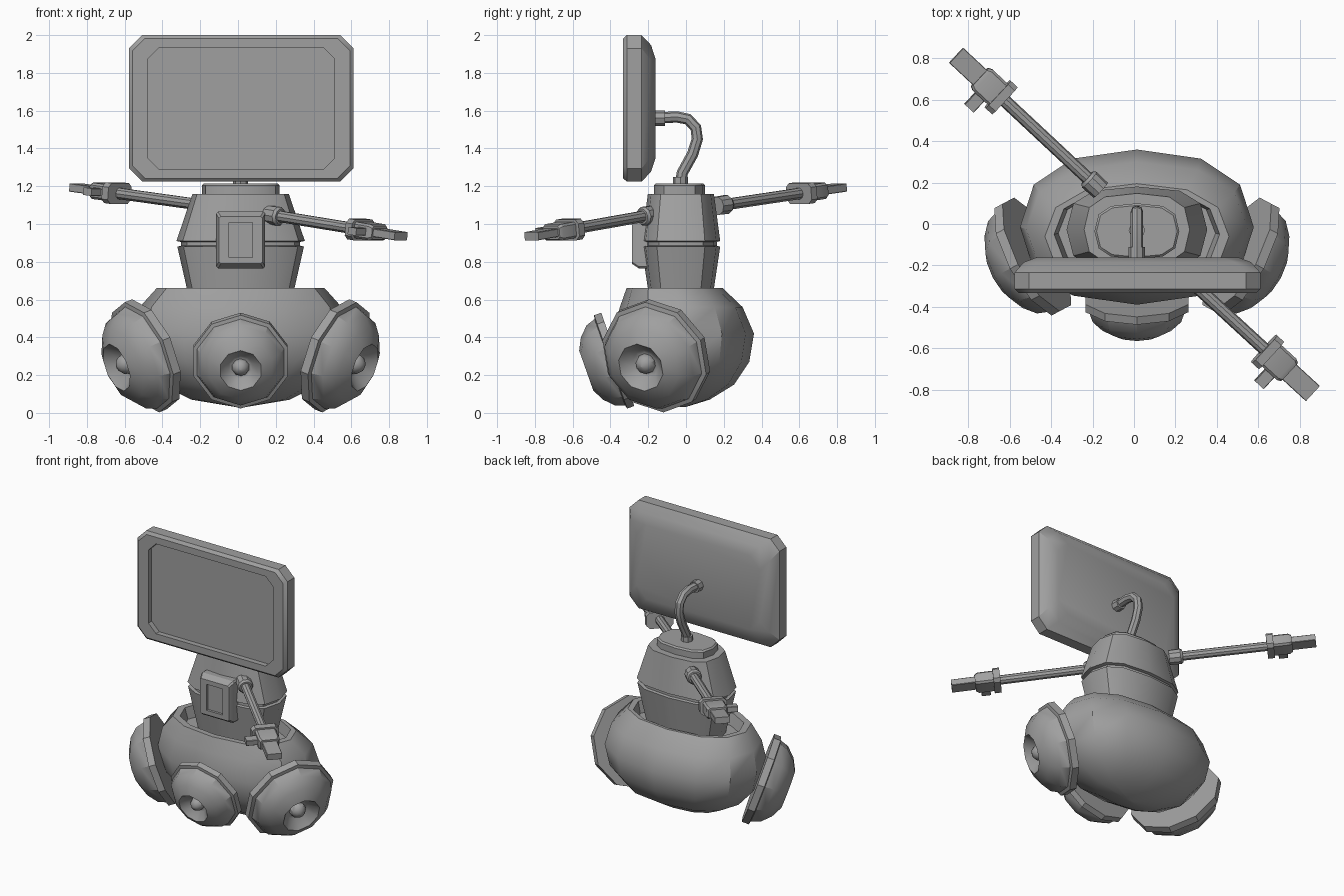
import bpy, bmesh
from math import sin, cos, pi, radians, copysign
from mathutils import Matrix, Vector

if "Cube" in bpy.data.objects:
    bpy.data.objects.remove(bpy.data.objects["Cube"])

grey = bpy.data.materials.new("plain_grey")
grey.use_nodes = True
grey.diffuse_color = (0.35, 0.35, 0.35, 1)
grey.node_tree.nodes["Principled BSDF"].inputs["Base Color"].default_value = grey.diffuse_color

MID = 0.014  # x of the symmetry plane


def finish(obj, name):
    obj.name = name
    obj.data.materials.clear()
    obj.data.materials.append(grey)
    bpy.ops.object.select_all(action="DESELECT")
    obj.select_set(True)
    bpy.context.view_layer.objects.active = obj
    bpy.ops.object.shade_smooth_by_angle(angle=radians(32))
    return obj


def oval(z, rx, ry, n=12, power=2.0, cy=0.0):
    """Superellipse ring with a corner pointing along +y."""
    def bend(v):
        return copysign(abs(v) ** (2 / power), v) if abs(v) > 1e-6 else 0.0
    angles = [pi / 2 + 2 * pi * i / n for i in range(n)]
    return [(rx * bend(cos(a)), cy + ry * bend(sin(a)), z) for a in angles]


def plate(z, w, h, c):
    """Rectangle ring with half sizes w, h and corners cut by c."""
    quarter = [(w, h - c), (w - c, h)]
    pts = quarter + [(-x, y) for x, y in reversed(quarter)]
    pts += [(-x, -y) for x, y in pts]
    return [(x, y, z) for x, y in pts]


def loft(name, rings, matrix=Matrix()):
    """Skin a stack of rings and close both ends."""
    bm = bmesh.new()
    rows = [[bm.verts.new(p) for p in ring] for ring in rings]
    n = len(rows[0])
    for a, b in zip(rows, rows[1:]):
        for i in range(n):
            j = (i + 1) % n
            bm.faces.new((a[i], a[j], b[j], b[i]))
    bm.faces.new(rows[0])
    bm.faces.new(rows[-1])
    bmesh.ops.recalc_face_normals(bm, faces=bm.faces)
    bm.transform(matrix)
    mesh = bpy.data.meshes.new(name)
    bm.to_mesh(mesh)
    bm.free()
    obj = bpy.data.objects.new(name, mesh)
    bpy.context.collection.objects.link(obj)
    return finish(obj, name)


def turn(degrees, axis):
    return Matrix.Rotation(radians(degrees), 4, axis)


# Rounded lower body with an open rim
body = [(0.03, 0.02, 0.01, 0), (0.07, 0.26, 0.14, 0), (0.15, 0.42, 0.27, 0),
        (0.27, 0.53, 0.35, 0), (0.42, 0.565, 0.375, 0), (0.56, 0.535, 0.325, -0.01),
        (0.66, 0.445, 0.255, -0.045), (0.66, 0.40, 0.225, -0.035), (0.58, 0.38, 0.21, -0.03)]
loft("lower_body", [oval(z, rx, ry, power=2.3, cy=cy) for z, rx, ry, cy in body],
     Matrix.Translation((MID, -0.015, 0)))

# Torso with a waist groove and a neck plate
torso = [(0.5, 0.25, 0.15), (0.66, 0.285, 0.175), (0.88, 0.335, 0.208), (0.885, 0.315, 0.19),
         (0.905, 0.315, 0.19), (0.91, 0.34, 0.208), (1.16, 0.255, 0.175)]
at_torso = Matrix.Translation((MID, -0.027, 0))
loft("torso", [oval(z, rx, ry, power=2.8) for z, rx, ry in torso], at_torso)
loft("neck_plate", [oval(z, rx, ry, power=2.8, cy=-0.008) for z, rx, ry in
                    [(1.14, 0.205, 0.135), (1.205, 0.205, 0.135), (1.215, 0.195, 0.125)]], at_torso)

# Chest box with a recessed panel
loft("chest_box", [plate(0.17, 0.13, 0.15, 0.01), plate(0.25, 0.13, 0.15, 0.01),
                   plate(0.287, 0.115, 0.125, 0.01), plate(0.287, 0.063, 0.093, 0.002),
                   plate(0.27, 0.063, 0.093, 0.002)],
     Matrix.Translation((MID, 0, 0.915)) @ turn(90, "X"))

# Screen head with recessed display and domed back
loft("screen", [plate(0.295, 0.495, 0.322, 0.06), plate(0.333, 0.495, 0.322, 0.06),
                plate(0.333, 0.575, 0.37, 0.065), plate(0.313, 0.594, 0.388, 0.07),
                plate(0.235, 0.594, 0.388, 0.07), plate(0.185, 0.55, 0.335, 0.08),
                plate(0.162, 0.49, 0.265, 0.08)],
     Matrix.Translation((0.017, 0, 1.612)) @ turn(90, "X"))

# Bent neck tube and its collars
curve = bpy.data.curves.new("neck_tube", "CURVE")
curve.dimensions = "3D"
curve.bevel_depth = 0.03
curve.bevel_resolution = 2
curve.use_fill_caps = True
path = [(-0.03, 1.2), (-0.02, 1.27), (0.035, 1.37), (0.06, 1.45), (0.052, 1.51),
        (0.01, 1.555), (-0.05, 1.567), (-0.17, 1.56)]
spline = curve.splines.new("POLY")
spline.points.add(len(path) - 1)
for point, (y, z) in zip(spline.points, path):
    point.co = (MID, y, z, 1)
tube = bpy.data.objects.new("neck_tube", curve)
bpy.context.collection.objects.link(tube)
bpy.ops.object.select_all(action="DESELECT")
tube.select_set(True)
bpy.context.view_layer.objects.active = tube
bpy.ops.object.convert(target="MESH")
finish(bpy.context.object, "neck_tube")
collar = [oval(0, 0.04, 0.04, 8), oval(0.05, 0.04, 0.04, 8)]
loft("neck_collar", collar, Matrix.Translation((MID, -0.03, 1.2)))
loft("screen_collar", collar, Matrix.Translation((MID, -0.112, 1.56)) @ turn(90, "X"))


# Wheel pods: flanged domes with a hollow hub and a ball
def pod(name, centre, heading, size):
    m = Matrix.Translation(centre) @ turn(heading, "Z") @ turn(109.5, "X") @ Matrix.Scale(size, 4)
    profile = [(-0.025, 0.235), (-0.025, 0.262), (0.015, 0.262), (0.02, 0.242), (0.07, 0.225),
               (0.12, 0.175), (0.152, 0.112), (0.1, 0.065), (0.095, 0.05)]
    loft(name, [oval(h, r, r, 10) for h, r in profile], m)
    ball = [oval(0.1 - 0.047 * cos(a * pi / 6), *[0.047 * max(sin(a * pi / 6), 0.02)] * 2, 10)
            for a in range(7)]
    loft(name + "_ball", ball, m)


pod("front_pod", (MID, -0.385, 0.275), 0, 1.0)
for label, side in (("right", -1), ("left", 1)):
    pod(label + "_pod", (MID + side * 0.508, -0.16, 0.3), side * 62, 1.18)


# Arms: shoulder socket, tube, wrist, palm, fingers, thumb
def arm(label, start, end, thumb_side):
    start, end = Vector(start), Vector(end)
    frame = Matrix.Translation(start) @ (end - start).to_track_quat("X", "Z").to_matrix().to_4x4()
    m = frame @ turn(90, "Y")
    loft(label + "_shoulder", [oval(-0.04, 0.05, 0.05, 10), oval(0.035, 0.052, 0.052, 10),
                               oval(0.05, 0.042, 0.042, 10)], m)
    loft(label + "_arm", [oval(z, 0.031, 0.031, 10) for z in (0, 0.62)], m)
    loft(label + "_wrist", [plate(z, 0.055, 0.09, 0.022) for z in (0.6, 0.645)], m)
    loft(label + "_palm", [plate(0.64, 0.043, 0.07, 0.012), plate(0.745, 0.043, 0.07, 0.012),
                           plate(0.765, 0.035, 0.06, 0.012)], m)
    loft(label + "_fingers", [plate(z, 0.022, 0.05, 0.003) for z in (0.76, 0.92)], m)
    reach = frame @ Matrix.Translation((0.7, 0, 0)) @ turn(-90 * thumb_side, "X")
    loft(label + "_thumb", [plate(z, 0.03, 0.02, 0.003) for z in (0.05, 0.145)], reach)


arm("right", (-0.19, 0.19, 1.1), (-0.87, 0.825, 1.195), 1)
arm("left", (0.19, -0.2, 1.045), (0.865, -0.82, 0.935), -1)
